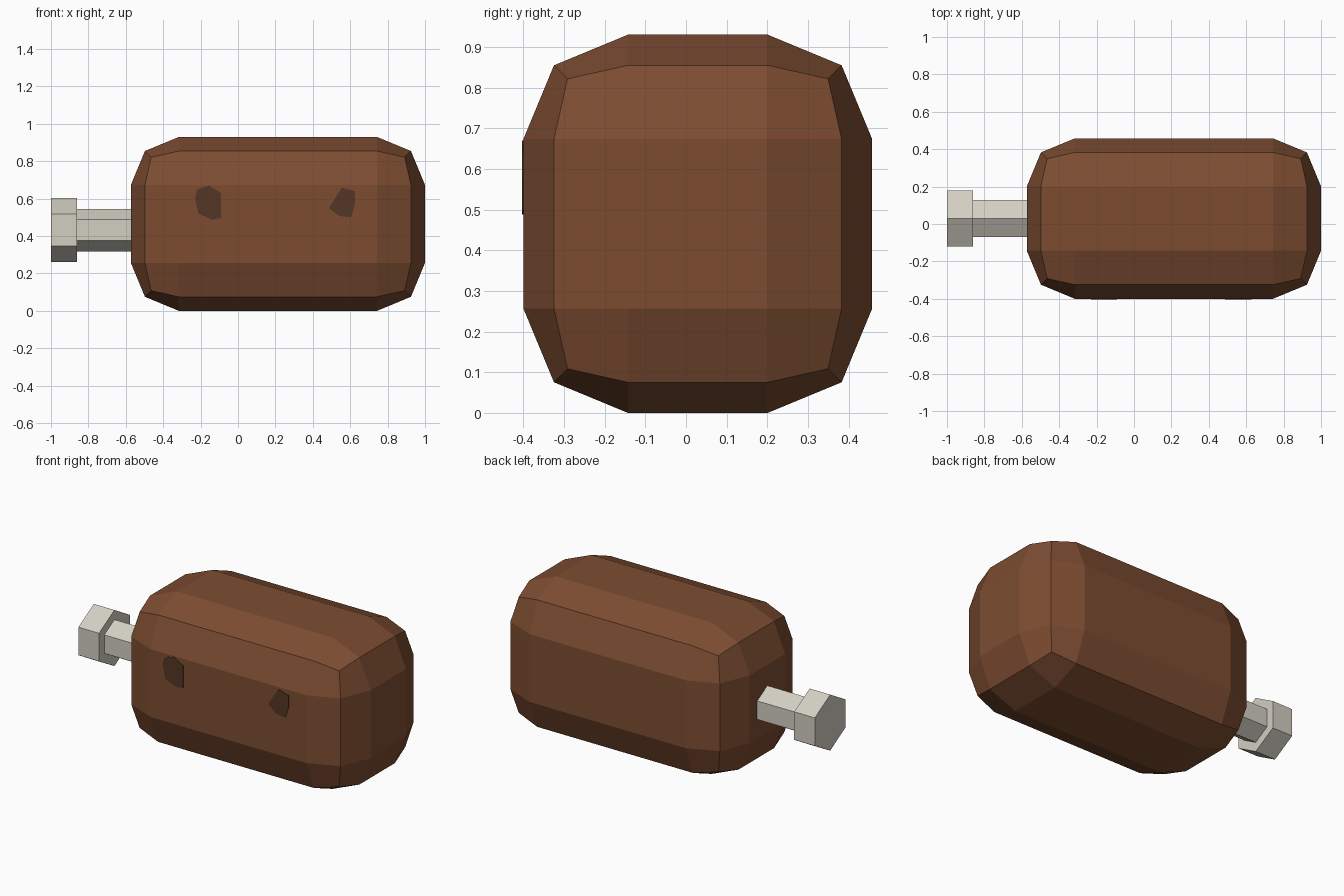
import bpy, bmesh, math
from mathutils import Matrix, Vector

if "Cube" in bpy.data.objects:
    bpy.data.objects.remove(bpy.data.objects["Cube"])


def material(name, rgb):
    m = bpy.data.materials.new(name)
    m.diffuse_color = (*rgb, 1)
    m.use_nodes = True
    m.node_tree.nodes["Principled BSDF"].inputs["Base Color"].default_value = m.diffuse_color
    return m


BROWN = material("brown", (0.205, 0.073, 0.031))
DARK = material("dark brown", (0.088, 0.039, 0.018))
METAL = material("pale metal", (0.65, 0.62, 0.54))

AXIS_Y, AXIS_Z = 0.029, 0.465   # body centre
HANDLE_Z = 0.432                # bolt centre height
FRONT_Y = -0.4


def add_object(name, bm, mat):
    bmesh.ops.recalc_face_normals(bm, faces=bm.faces)
    mesh = bpy.data.meshes.new(name)
    bm.to_mesh(mesh)
    bm.free()
    mesh.materials.append(mat)
    ob = bpy.data.objects.new(name, mesh)
    bpy.context.collection.objects.link(ob)
    return ob


# Body: box with two-step rounded edges
bm = bmesh.new()
size = Vector((1.573, 0.858, 0.93))
bmesh.ops.create_cube(bm, size=1, matrix=Matrix.Translation((0.2135, AXIS_Y, AXIS_Z))
                      @ Matrix.Diagonal((*size, 1)))
bmesh.ops.bevel(bm, geom=bm.edges[:], offset=0.257, offset_type='OFFSET',
                segments=2, profile=0.5, affect='EDGES')
add_object("body", bm, BROWN)


# Hexagonal bolt: shaft and head, corners pointing up
def hex_bar(name, x0, x1, radius):
    bm = bmesh.new()
    ring = [Vector((x0, AXIS_Y + radius * math.sin(i * math.pi / 3),
                    HANDLE_Z + radius * math.cos(i * math.pi / 3))) for i in range(6)]
    face = bm.faces.new([bm.verts.new(p) for p in ring])
    out = bmesh.ops.extrude_face_region(bm, geom=[face])
    bmesh.ops.translate(bm, vec=(x1 - x0, 0, 0),
                        verts=[v for v in out["geom"] if isinstance(v, bmesh.types.BMVert)])
    # extrusion keeps the first face as the cap
    return add_object(name, bm, METAL)


hex_bar("bolt_head", -1.0, -0.86, 0.172)
hex_bar("bolt_shaft", -0.86, -0.56, 0.1135)


# Irregular dark spots: thin plates on the front face
def spot(name, outline):
    bm = bmesh.new()
    face = bm.faces.new([bm.verts.new((x, FRONT_Y + 0.002, z)) for x, z in outline])
    out = bmesh.ops.extrude_face_region(bm, geom=[face])
    bmesh.ops.translate(bm, vec=(0, -0.005, 0),
                        verts=[v for v in out["geom"] if isinstance(v, bmesh.types.BMVert)])
    add_object(name, bm, DARK)


spot("left_spot", [(-0.23, 0.605), (-0.218, 0.648), (-0.155, 0.67), (-0.09, 0.63),
                   (-0.09, 0.497), (-0.14, 0.488), (-0.212, 0.52)])
spot("right_spot", [(0.555, 0.66), (0.625, 0.64), (0.627, 0.575), (0.605, 0.5),
                    (0.54, 0.507), (0.487, 0.55)])
